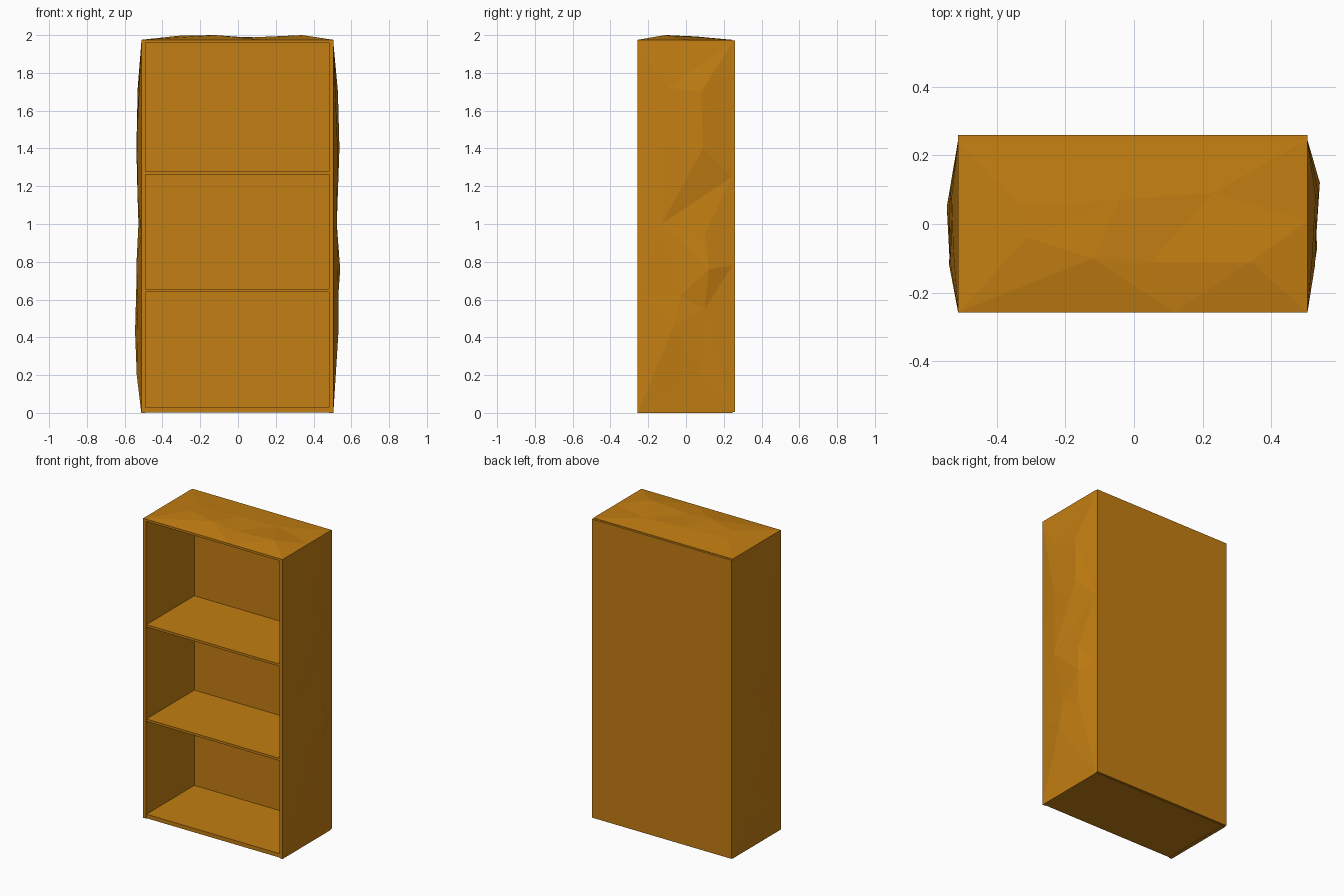
import bpy, bmesh
from mathutils import Vector
from mathutils.geometry import delaunay_2d_cdt

if "Cube" in bpy.data.objects:
    bpy.data.objects.remove(bpy.data.objects["Cube"])

wood = bpy.data.materials.new("wood")
wood.diffuse_color = (0.546, 0.209, 0.006, 1)
wood.use_nodes = True
wood.node_tree.nodes["Principled BSDF"].inputs["Base Color"].default_value = wood.diffuse_color


def finish(name, bm):
    bmesh.ops.recalc_face_normals(bm, faces=bm.faces)
    mesh = bpy.data.meshes.new(name)
    bm.to_mesh(mesh)
    bm.free()
    mesh.materials.append(wood)
    bpy.context.collection.objects.link(bpy.data.objects.new(name, mesh))


def board(name, lo, hi):
    bm = bmesh.new()
    bmesh.ops.create_cube(bm, size=1)
    for v in bm.verts:
        v.co = [lo[i] + (v.co[i] + 0.5) * (hi[i] - lo[i]) for i in range(3)]
    finish(name, bm)


def hewn_board(name, u, v, points, place, thick):
    """Board with a flat inner face and a faceted, roughly hewn outer face."""
    rim = [(u[0], v[0], 0), (u[1], v[0], 0), (u[1], v[1], 0), (u[0], v[1], 0)]
    pts = rim + points
    res = delaunay_2d_cdt([Vector(p[:2]) for p in pts], [], [], 0, 1e-5)
    bm = bmesh.new()
    verts = [bm.verts.new(place(c.x, c.y, pts[src[0]][2]))
             for c, src in zip(res[0], res[3])]
    for f in res[2]:
        bm.faces.new([verts[i] for i in f])
    edges = [e for e in bm.edges if e.is_boundary]
    ext = bmesh.ops.extrude_edge_only(bm, edges=edges)["geom"]
    shift = Vector(place(0, 0, -thick)) - Vector(place(0, 0, 0))
    for g in ext:
        if isinstance(g, bmesh.types.BMVert):
            g.co += shift
    bmesh.ops.holes_fill(bm, edges=[e for e in bm.edges if e.is_boundary], sides=0)
    finish(name, bm)


L, R, F, B = -0.512, 0.505, -0.257, 0.245   # carcass limits
TOP = 1.96

# Side boards: (y, z, bulge)
right_pts = [(-0.12, 1.41, .022), (0.09, 1.40, .032), (0.10, 0.55, .020),
             (-0.07, 0.45, .028), (0.10, 0.95, .020), (-0.13, 1.00, .018),
             (0.12, 0.76, .036), (-0.03, 0.62, .026), (0.08, 1.70, .024),
             (-0.10, 1.72, .014), (0.08, 0.22, .012), (F, 1.20, 0),
             (B, 0.78, 0), (B, 1.25, 0), (F, 0.62, 0)]
left_pts = [(-0.12, 0.20, .024), (0.05, 0.43, .033), (-0.10, 0.60, .018),
            (0.10, 0.75, .024), (-0.12, 0.78, .026), (0.02, 1.00, .015),
            (-0.11, 1.15, .020), (0.06, 1.40, .026), (-0.12, 1.48, .022),
            (0.08, 1.72, .019), (-0.08, 1.75, .014), (0.08, 0.20, .018),
            (F, 0.95, 0), (B, 1.10, 0), (B, 0.50, 0)]
hewn_board("right_side", (F, B), (0, TOP), right_pts,
           lambda y, z, h: (R + h, y, z), 0.022)
hewn_board("left_side", (F, B), (0, TOP), left_pts,
           lambda y, z, h: (L - h, y, z), 0.022)

# Top board: (x, y, bulge)
top_pts = [(-0.31, -0.04, .022), (-0.12, -0.10, .025), (0.05, -0.11, .012),
           (0.23, 0.09, .012), (0.34, -0.11, .025), (-0.04, 0.07, .015),
           (-0.33, 0.05, .018), (0.15, B, 0), (R, 0.01, 0), (0.12, F, 0)]
hewn_board("top", (L, R), (F, B), top_pts,
           lambda x, y, h: (x, y, 1.975 + h), 0.015)

# Bottom, shelves and back
for name, z0, z1 in (("bottom", 0.002, 0.028), ("lower_shelf", 0.64, 0.656),
                     ("upper_shelf", 1.262, 1.278)):
    board(name, (L + 0.02, F + 0.003, z0), (R - 0.02, B, z1))
board("back", (L, B, 0.004), (R, 0.259, 1.972))
